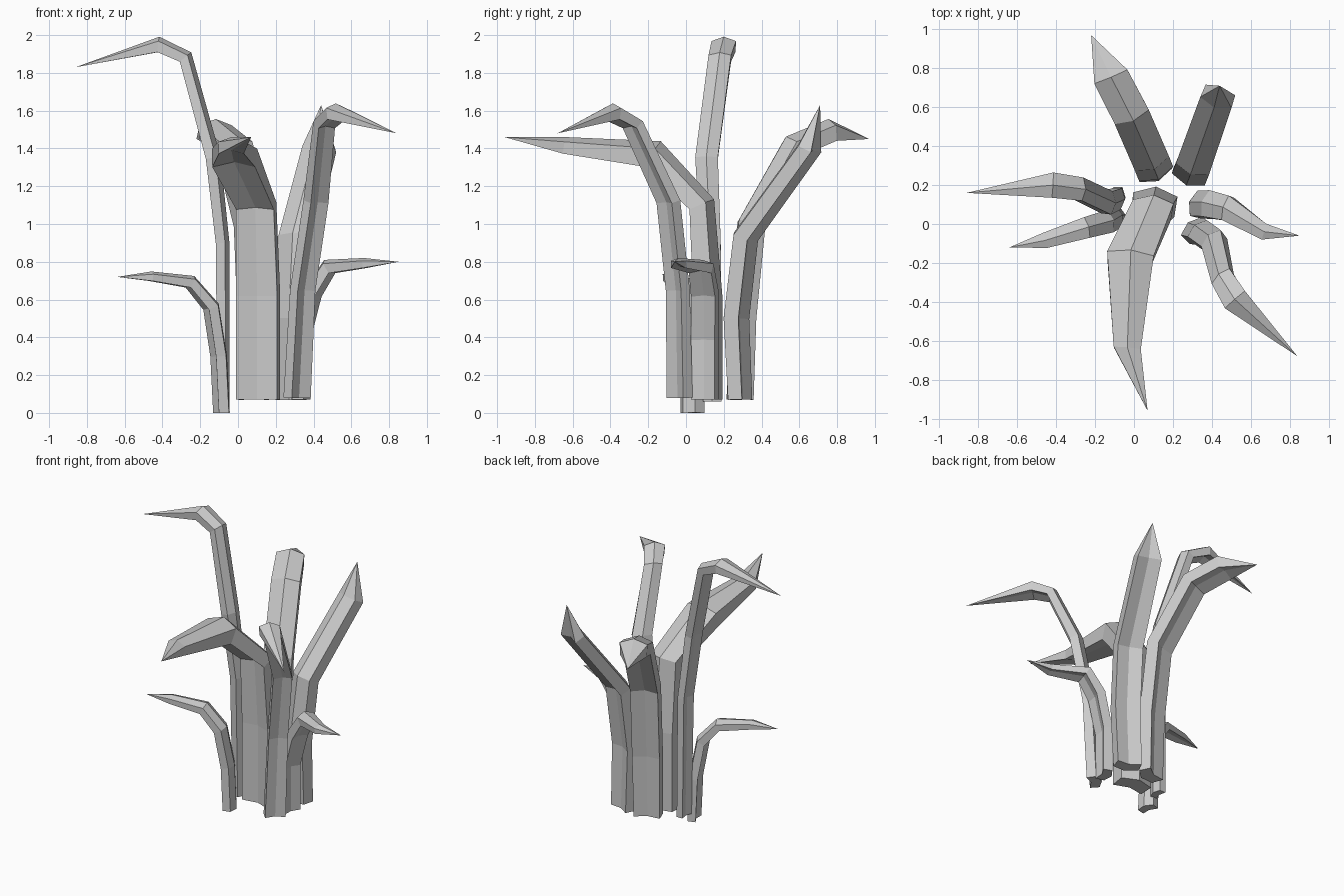
import bpy
import bmesh
from mathutils import Vector

cube = bpy.data.objects.get("Cube")
if cube:
    bpy.data.objects.remove(cube, do_unlink=True)

grey = bpy.data.materials.new("plain_grey")
grey.use_nodes = True
colour = (0.6, 0.6, 0.6, 1)
grey.diffuse_color = colour
grey.node_tree.nodes["Principled BSDF"].inputs["Base Color"].default_value = colour

# Leaf section: ridged on the inner side, shallow groove on the outer side
SECTION = [(-1, .5), (0, 1), (1, .5), (.95, -.75), (0, -.4), (-.95, -.75)]
UP = Vector((0, 0, 1))


def leaf(name, rings, tip, heading, thick=0.72):
    """Sweep the section along rings of (x, y, z, half width), ending in a point."""
    points = [Vector(r[:3]) for r in rings] + [Vector(tip)]
    across = UP.cross(Vector((*heading, 0)).normalized())
    bm = bmesh.new()
    loops = []
    for i, ring in enumerate(rings):
        ahead = (points[i + 1] - points[i]).normalized()
        behind = (points[i] - points[i - 1]).normalized() if i else UP
        along = (ahead + behind).normalized()
        inward = along.cross(across).normalized()
        w = ring[3]
        loops.append([bm.verts.new(points[i] + across * u * w + inward * v * w * thick)
                      for u, v in SECTION])
    end = bm.verts.new(points[-1])
    n = len(SECTION)
    bm.faces.new(loops[0])
    for a, b in zip(loops, loops[1:]):
        for k in range(n):
            j = (k + 1) % n
            bm.faces.new((a[k], a[j], b[j], b[k]))
    for k in range(n):
        bm.faces.new((loops[-1][k], loops[-1][(k + 1) % n], end))
    bmesh.ops.recalc_face_normals(bm, faces=bm.faces)
    mesh = bpy.data.meshes.new(name)
    bm.to_mesh(mesh)
    bm.free()
    mesh.materials.append(grey)
    obj = bpy.data.objects.new(name, mesh)
    bpy.context.collection.objects.link(obj)


# Broad leaves at the front and back
leaf("front_leaf",
     [(.105, .11, .07, .115), (.105, .11, .62, .115), (.095, .08, 1.1, .105),
      (-.02, -.17, 1.36, .12), (-.035, -.64, 1.41, .07)],
     (.07, -.96, 1.46), (-.1, -1))
leaf("back_right_leaf",
     [(.1, .28, .07, .09), (.1, .29, .5, .095), (.08, .34, 1.0, .095),
      (-.02, .57, 1.41, .095), (-.12, .76, 1.49, .092)],
     (-.22, .97, 1.45), (-.42, 1))
leaf("back_left_leaf",
     [(.29, .28, .07, .085), (.29, .26, .5, .09), (.31, .31, .93, .09),
      (.43, .65, 1.4, .085)],
     (.44, .71, 1.63), (.36, 1))

# Tall drooping leaves
leaf("tall_right_leaf",
     [(-.08, .14, .06, .05), (-.085, .13, .9, .055), (-.135, .11, 1.35, .06),
      (-.28, .18, 1.88, .06), (-.42, .2, 1.945, .065)],
     (-.86, .16, 1.83), (-1, .06))
leaf("tall_left_leaf",
     [(.31, -.03, .08, .07), (.34, -.04, .65, .065), (.41, -.09, 1.12, .065),
      (.455, -.28, 1.53, .06), (.52, -.39, 1.59, .068)],
     (.84, -.68, 1.48), (.65, -.75))

# Short side leaves
leaf("short_left_leaf",
     [(.33, .1, .07, .068), (.33, .1, .39, .068), (.39, .1, .63, .07),
      (.48, .08, .77, .065), (.67, -.04, .79, .042)],
     (.85, -.06, .80), (1, -.3))
leaf("short_right_leaf",
     [(-.085, .035, 0, .06), (-.1, .035, .3, .06), (-.14, .01, .56, .06),
      (-.25, -.02, .69, .055), (-.46, -.085, .72, .04)],
     (-.64, -.12, .72), (-1, -.28))
